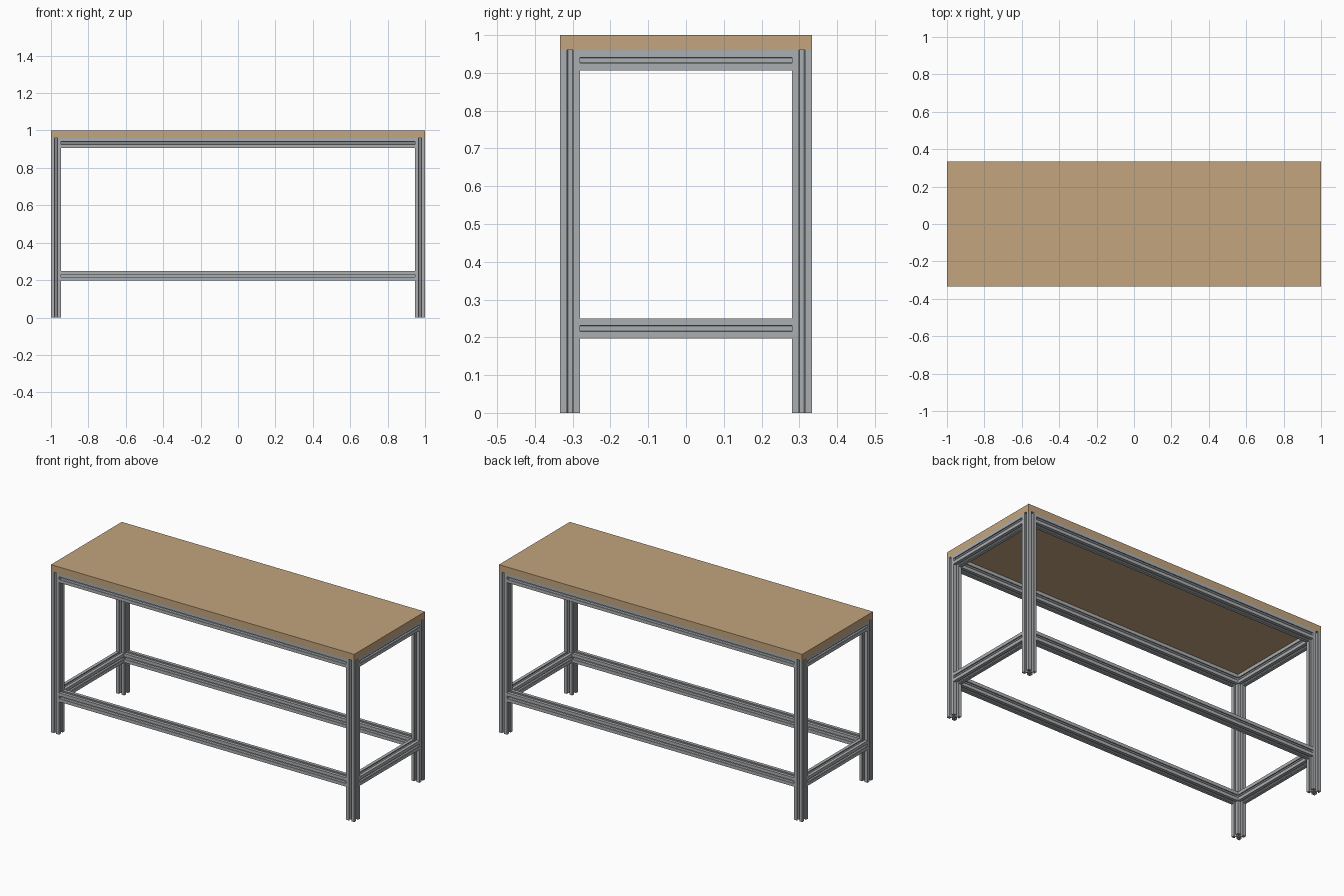
import bpy, bmesh, math
from mathutils import Matrix, Vector

if "Cube" in bpy.data.objects:
    bpy.data.objects.remove(bpy.data.objects["Cube"])

W, D, H = 2.0, 0.6667, 1.0       # overall size
TOP = 0.04                       # tabletop thickness
S = 0.0533                       # extrusion width
h = S / 2
ZT = H - TOP                     # top of the frame


def material(name, rgb):
    m = bpy.data.materials.new(name)
    m.diffuse_color = (*rgb, 1)
    m.use_nodes = True
    m.node_tree.nodes["Principled BSDF"].inputs["Base Color"].default_value = m.diffuse_color
    return m


metal = material("aluminium grey", (0.41, 0.425, 0.437))
wood = material("light wood", (0.545, 0.375, 0.207))


def slot_profile():
    """Square section with a T-slot in each of its four sides."""
    side = [(h, h), (0.0077, h), (0.0077, h - 0.006), (0.0133, h - 0.006),
            (0.0133, h - 0.009), (0.006, h - 0.0163)]
    side += [(-x, y) for x, y in reversed(side[1:])]
    return [Matrix.Rotation(math.pi / 2 * k, 2) @ Vector(p)
            for k in range(4) for p in side]


def finish(bm, name, mat):
    bmesh.ops.recalc_face_normals(bm, faces=bm.faces)
    me = bpy.data.meshes.new(name)
    bm.to_mesh(me)
    bm.free()
    me.materials.append(mat)
    ob = bpy.data.objects.new(name, me)
    bpy.context.collection.objects.link(ob)
    return ob


def extrusion(name, length, axis, loc):
    """Slotted bar centred on loc and running along the given axis."""
    bm = bmesh.new()
    face = bm.faces.new([bm.verts.new((p.x, p.y, -length / 2)) for p in slot_profile()])
    new = bmesh.ops.extrude_face_region(bm, geom=[face], use_keep_orig=True)["geom"]
    bmesh.ops.translate(bm, vec=(0, 0, length),
                        verts=[v for v in new if isinstance(v, bmesh.types.BMVert)])
    turn = {"x": Matrix.Rotation(math.pi / 2, 4, "Y"),
            "y": Matrix.Rotation(math.pi / 2, 4, "X"),
            "z": Matrix.Identity(4)}[axis]
    bmesh.ops.transform(bm, matrix=turn, verts=bm.verts)
    ob = finish(bm, name, metal)
    ob.location = loc


# Tabletop
bm = bmesh.new()
bmesh.ops.create_cube(bm, size=1)
bmesh.ops.scale(bm, vec=(W, D, TOP), verts=bm.verts)
finish(bm, "tabletop", wood).location = (0, 0, H - TOP / 2)

# Legs at the four corners
X, Y = W / 2 - h, D / 2 - h
for sx, xn in ((-1, "left"), (1, "right")):
    for sy, yn in ((-1, "front"), (1, "back")):
        extrusion(f"{yn}_{xn}_leg", ZT, "z", (sx * X, sy * Y, ZT / 2))

# Upper and lower rails between the legs
for z, level in ((ZT - h, "upper"), (0.25 - h, "lower")):
    for s, n in ((-1, "front"), (1, "back")):
        extrusion(f"{level}_{n}_rail", W - 2 * S, "x", (0, s * Y, z))
    for s, n in ((-1, "left"), (1, "right")):
        extrusion(f"{level}_{n}_rail", D - 2 * S, "y", (s * X, 0, z))
